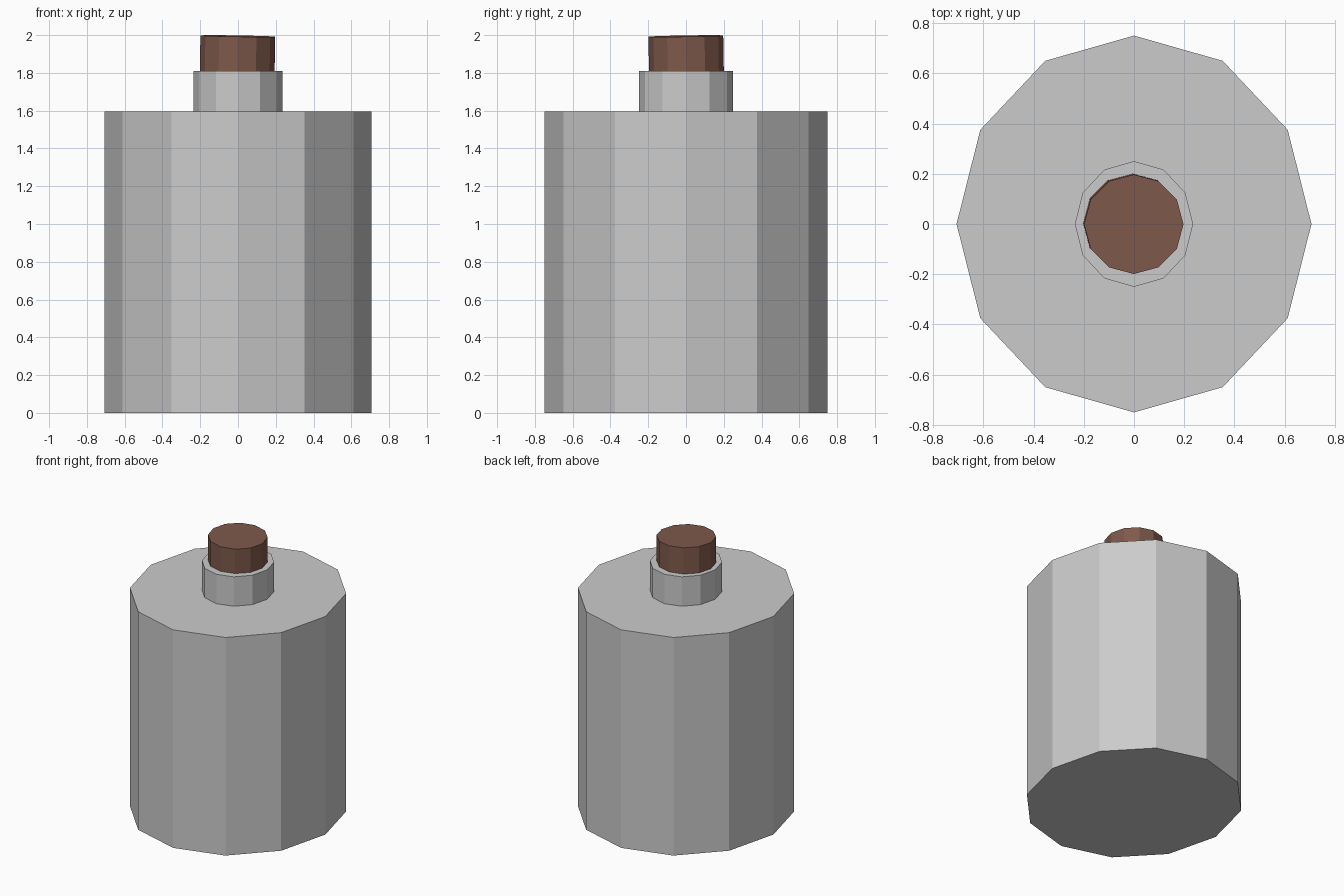
import bpy
import bmesh
from math import sin, cos, pi, radians
from mathutils import Matrix

if "Cube" in bpy.data.objects:
    bpy.data.objects.remove(bpy.data.objects["Cube"])

SIDES = 12


def lathe(name, profile, sx=1.0, sy=1.0):
    """Closed faceted solid from (radius, z) rings, capped at both ends."""
    bm = bmesh.new()
    rings = []
    for r, z in profile:
        rings.append([bm.verts.new((r * sx * cos(2 * pi * i / SIDES),
                                    r * sy * sin(2 * pi * i / SIDES), z))
                      for i in range(SIDES)])
    for a, b in zip(rings, rings[1:]):
        for i in range(SIDES):
            j = (i + 1) % SIDES
            bm.faces.new((a[i], a[j], b[j], b[i]))
    bm.faces.new(rings[0][::-1])
    bm.faces.new(rings[-1])
    mesh = bpy.data.meshes.new(name)
    bm.to_mesh(mesh)
    bm.free()
    obj = bpy.data.objects.new(name, mesh)
    bpy.context.collection.objects.link(obj)
    return obj


# Bottle: wide body, flat shoulder and neck, slightly narrower in x
lathe("bottle", [(0.75, 0), (0.75, 1.595), (0.25, 1.595), (0.25, 1.81)], sx=0.942)

# Cork: pushed into the neck, slightly tilted
cork = lathe("cork", [(0.198, -0.3), (0.198, 0)])
tilt = Matrix.Rotation(radians(1.0), 4, 'X') @ Matrix.Rotation(radians(1.0), 4, 'Y')
cork.data.transform(Matrix.Translation((-0.001, -0.001, 1.995)) @ tilt)

mat = bpy.data.materials.new("cork_brown")
mat.diffuse_color = (0.21, 0.10, 0.07, 1)
mat.use_nodes = True
mat.node_tree.nodes["Principled BSDF"].inputs["Base Color"].default_value = mat.diffuse_color
cork.data.materials.append(mat)
